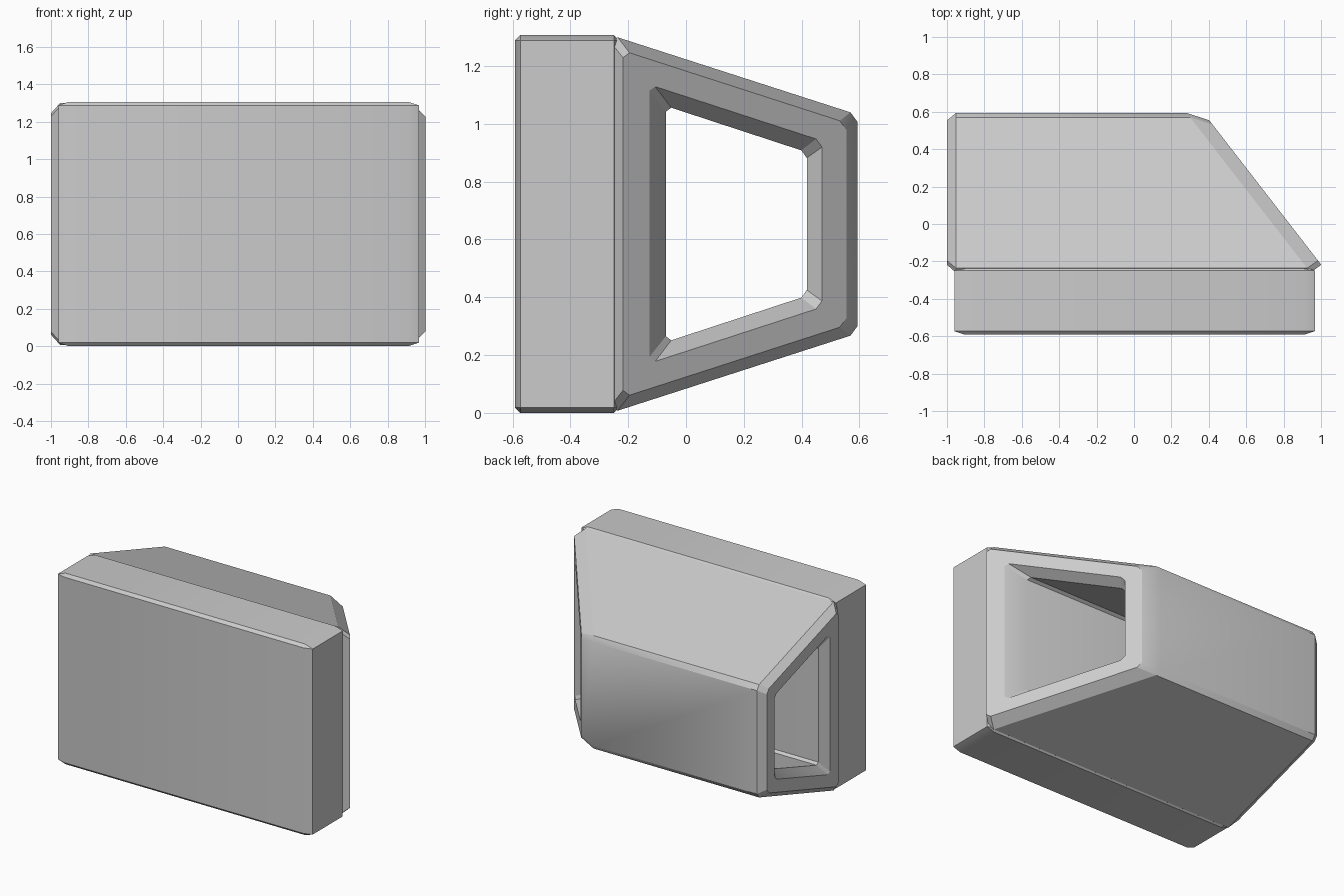
import bpy, bmesh, math
from mathutils import Vector

if "Cube" in bpy.data.objects:
    bpy.data.objects.remove(bpy.data.objects["Cube"])


def finish(name, bm):
    bmesh.ops.recalc_face_normals(bm, faces=bm.faces)
    me = bpy.data.meshes.new(name)
    bm.to_mesh(me)
    bm.free()
    ob = bpy.data.objects.new(name, me)
    bpy.context.collection.objects.link(ob)
    bpy.ops.object.select_all(action='DESELECT')
    bpy.context.view_layer.objects.active = ob
    ob.select_set(True)
    bpy.ops.object.shade_smooth_by_angle(angle=math.radians(25))
    return ob


def chamfered(corners, d):
    """Cut every corner of a closed profile into two points."""
    pts = [Vector(c) for c in corners]
    out = []
    for i, p in enumerate(pts):
        for q in (pts[i - 1], pts[(i + 1) % len(pts)]):
            out.append(p + (q - p).normalized() * d)
    return out


# Front slab: box with edge chamfers that run longer along x
bm = bmesh.new()
bmesh.ops.create_cube(bm, size=1)
for v in bm.verts:
    v.co = Vector((v.co.x * 1.927 / 3, v.co.y * 0.362 - 0.411, v.co.z * 1.307 + 0.6535))
bmesh.ops.bevel(bm, geom=bm.edges[:], offset=0.019, segments=1, affect='EDGES')
for v in bm.verts:
    v.co.x = v.co.x * 3 + 0.003
finish("front_slab", bm)

# Rear sleeve: tapered tube, square at the left end, slanted at the right
outer = chamfered([(-0.26, 0.0), (0.593, 0.275), (0.593, 1.032), (-0.26, 1.307)], 0.025)
inner = chamfered([(-0.07, 0.245), (0.418, 0.405), (0.418, 0.902), (-0.07, 1.062)], 0.02)


def left_x(y, depth):
    return -1.0 + depth * 0.6


def right_x(y, depth):
    return 0.995 - (y + 0.21) * 0.775 - depth


# (blend outer to inner, depth behind the rim, end function)
rings = [(0, 0.08, left_x), (0.22, 0, left_x), (0.7, 0, left_x), (1, 0.08, left_x),
         (1, 0.09, right_x), (0.7, 0, right_x), (0.22, 0, right_x), (0, 0.09, right_x)]
bm = bmesh.new()
loops = []
for t, depth, end in rings:
    loop = []
    for a, b in zip(outer, inner):
        p = a.lerp(b, t)
        loop.append(bm.verts.new((end(p.x, depth), p.x, p.y)))
    loops.append(loop)
n = len(outer)
for k, a in enumerate(loops):
    b = loops[(k + 1) % len(loops)]
    for i in range(n):
        j = (i + 1) % n
        bm.faces.new((a[i], a[j], b[j], b[i]))
finish("rear_sleeve", bm)
